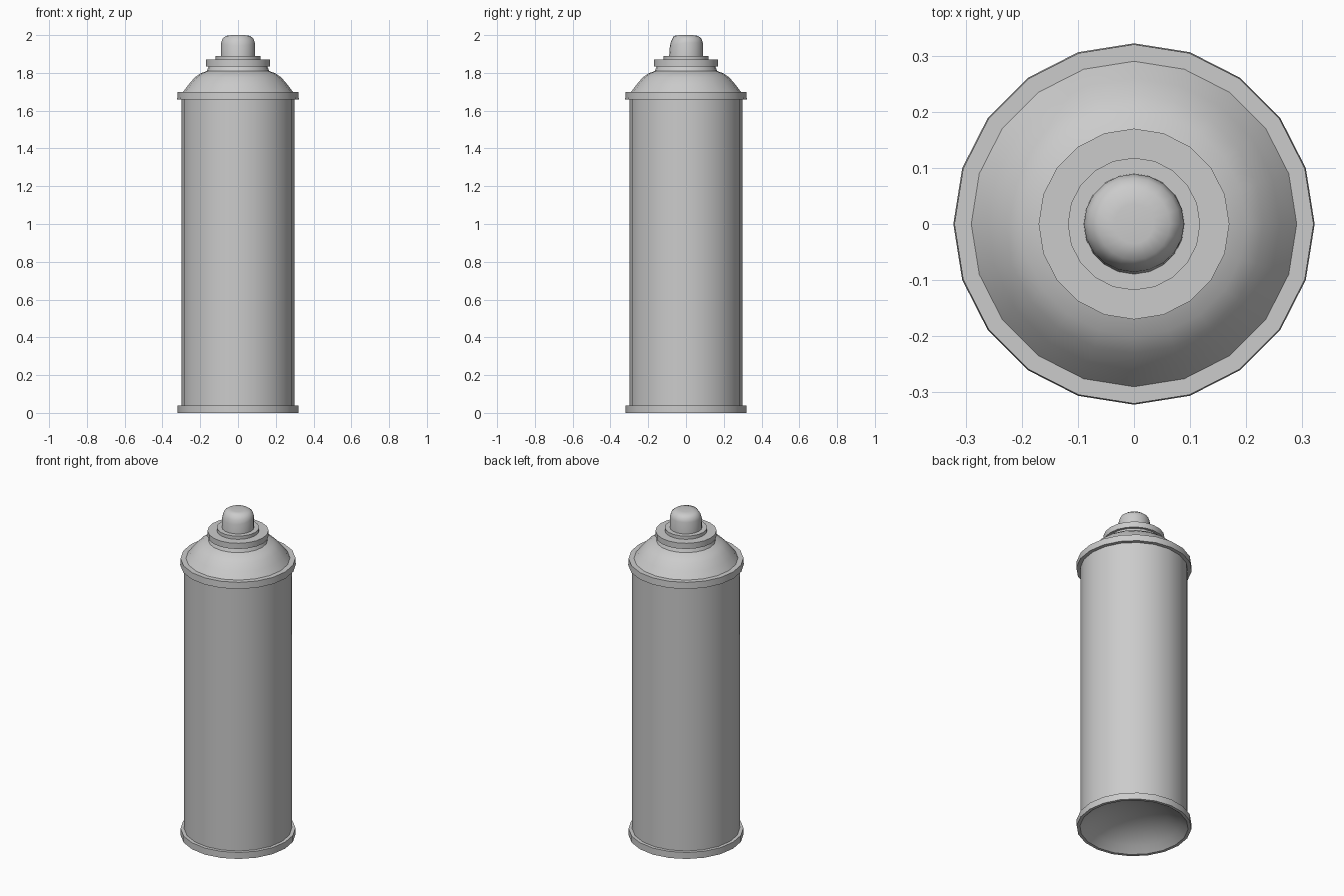
import bpy, bmesh, math

if "Cube" in bpy.data.objects:
    bpy.data.objects.remove(bpy.data.objects["Cube"])

SIDES = 20


def lathe(name, profile):
    """Revolve (radius, z) points about z; radius 0 makes a pole."""
    bm = bmesh.new()
    rings = []
    for r, z in profile:
        if r == 0:
            rings.append([bm.verts.new((0, 0, z))] * SIDES)
        else:
            rings.append([bm.verts.new((r * math.cos(math.tau * i / SIDES),
                                        r * math.sin(math.tau * i / SIDES), z))
                          for i in range(SIDES)])
    for a, b in zip(rings, rings[1:]):
        for i in range(SIDES):
            j = (i + 1) % SIDES
            bm.faces.new(dict.fromkeys((a[i], a[j], b[j], b[i])))
    bmesh.ops.recalc_face_normals(bm, faces=bm.faces)
    me = bpy.data.meshes.new(name)
    bm.to_mesh(me)
    bm.free()
    ob = bpy.data.objects.new(name, me)
    bpy.context.collection.objects.link(ob)
    bpy.ops.object.select_all(action='DESELECT')
    ob.select_set(True)
    bpy.context.view_layer.objects.active = ob
    bpy.ops.object.shade_smooth_by_angle(angle=math.radians(35))
    return ob


# Can body: concave base, rolled rims, domed shoulder and neck
lathe("can_body", [
    (0, 0.11), (0.10, 0.10), (0.19, 0.075), (0.26, 0.035), (0.302, 0),
    (0.32, 0), (0.32, 0.04), (0.30, 0.04),
    (0.30, 1.66), (0.322, 1.66), (0.32, 1.70), (0.29, 1.70),
    (0.26, 1.74), (0.23, 1.775), (0.20, 1.797), (0.165, 1.81),
    (0.155, 1.835), (0.17, 1.835), (0.17, 1.87), (0, 1.87)])

# Valve collar
lathe("valve_collar", [(0, 1.86), (0.118, 1.86), (0.118, 1.89), (0, 1.89)])

# Spray button, its front shoulder slightly more sloped than the back
button = lathe("spray_button", [
    (0, 1.88), (0.09, 1.88), (0.089, 1.96), (0.082, 1.982),
    (0.064, 1.996), (0.035, 2.0), (0, 2.0)])
for v in button.data.vertices:
    if v.co.y < 0 and 1.93 < v.co.z < 1.99:
        v.co.z += 0.18 * v.co.y
        v.co.y *= 0.96
